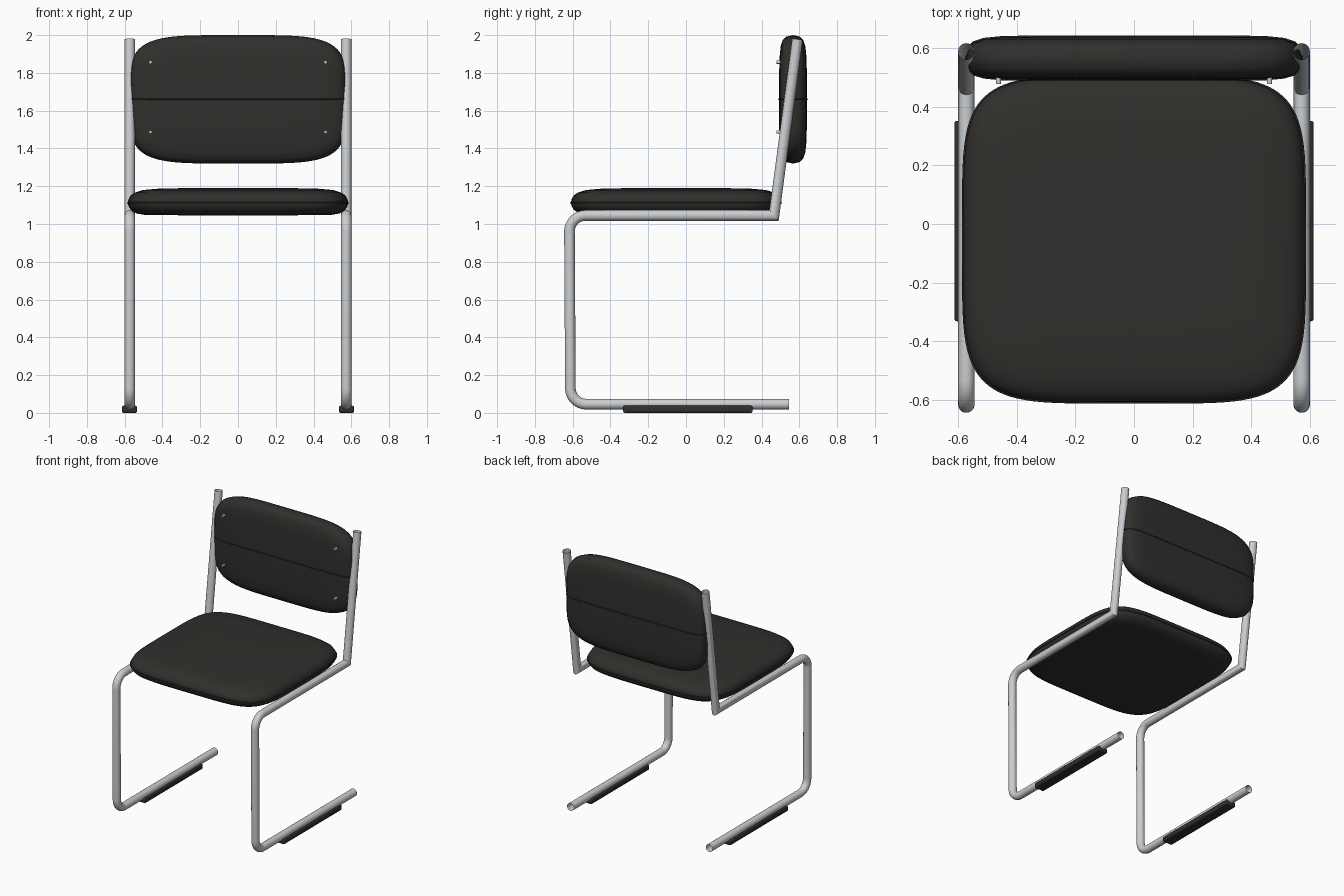
import bpy, bmesh
from math import sin, cos, pi, radians, copysign
from mathutils import Vector

if "Cube" in bpy.data.objects:
    bpy.data.objects.remove(bpy.data.objects["Cube"])


def material(name, rgb):
    m = bpy.data.materials.new(name)
    m.diffuse_color = (*rgb, 1)
    m.use_nodes = True
    m.node_tree.nodes["Principled BSDF"].inputs["Base Color"].default_value = m.diffuse_color
    return m


BLACK = material("black_upholstery", (0.03, 0.028, 0.025))
STEEL = material("steel", (0.6, 0.62, 0.64))


def finish(bm, name, mat, angle=40):
    bmesh.ops.recalc_face_normals(bm, faces=bm.faces)
    me = bpy.data.meshes.new(name)
    bm.to_mesh(me)
    bm.free()
    ob = bpy.data.objects.new(name, me)
    bpy.context.collection.objects.link(ob)
    me.materials.append(mat)
    bpy.ops.object.select_all(action='DESELECT')
    ob.select_set(True)
    bpy.context.view_layer.objects.active = ob
    bpy.ops.object.shade_smooth_by_angle(angle=radians(angle))
    return ob


def bridge(bm, rings):
    for a, b in zip(rings, rings[1:]):
        for i in range(len(a)):
            j = (i + 1) % len(a)
            bm.faces.new((a[i], a[j], b[j], b[i]))


def superellipse(a, b, n, count=96):
    pts = []
    for i in range(count):
        c, s = cos(2 * pi * i / count), sin(2 * pi * i / count)
        pts.append((a * copysign(abs(c) ** (2 / n), c), b * copysign(abs(s) ** (2 / n), s)))
    return pts


def cushion(name, a, b, n, profile, place):
    # stack of rounded outlines: profile holds (inset, height)
    bm = bmesh.new()
    rings = [[bm.verts.new(place(u, v, h)) for u, v in superellipse(a - i, b - i, n)]
             for i, h in profile]
    bridge(bm, rings)
    for ring, h in ((rings[0], profile[0][1]), (rings[-1], profile[-1][1])):
        mid = bm.verts.new(place(0, 0, h))
        for i in range(len(ring)):
            bm.faces.new((ring[i], ring[(i + 1) % len(ring)], mid))
    return finish(bm, name, BLACK, 60)


def piping(name, pts, r=0.004):
    cu = bpy.data.curves.new(name, 'CURVE')
    cu.dimensions = '3D'
    cu.bevel_depth = r
    cu.bevel_resolution = 2
    sp = cu.splines.new('POLY')
    sp.points.add(len(pts) - 1)
    for p, co in zip(sp.points, pts):
        p.co = (*co, 1)
    sp.use_cyclic_u = True
    cu.materials.append(BLACK)
    bpy.context.collection.objects.link(bpy.data.objects.new(name, cu))


def arc(cy, cz, r, a0, a1, n=12):
    return [(cy + r * cos(radians(a0 + (a1 - a0) * i / n)),
             cz + r * sin(radians(a0 + (a1 - a0) * i / n))) for i in range(n + 1)]


def tube(name, x, path, r, sides=24):
    # mitred sweep of a circle along a (y, z) path, open at both ends
    bm = bmesh.new()
    pts = [Vector(p) for p in path]
    rings = []
    for i, p in enumerate(pts):
        d0 = (p - pts[max(i - 1, 0)]) if i else pts[1] - p
        d1 = (pts[i + 1] - p) if i < len(pts) - 1 else d0
        d0, d1 = d0.normalized(), d1.normalized()
        t = (d0 + d1).normalized()
        m = Vector((-t.y, t.x)) / t.dot(d0)
        rings.append([bm.verts.new((x + r * cos(2 * pi * k / sides),
                                    p.x + r * m.x * sin(2 * pi * k / sides),
                                    p.y + r * m.y * sin(2 * pi * k / sides)))
                      for k in range(sides)])
    bridge(bm, rings)
    return finish(bm, name, STEEL)


# seat cushion and its edge piping
SEAT_Y = -0.053
cushion("seat", 0.583, 0.556, 5,
        [(0.3, 1.046), (0.09, 1.048), (0.045, 1.056), (0.015, 1.075), (0.003, 1.095), (0, 1.112),
         (0.003, 1.13), (0.014, 1.15), (0.035, 1.166), (0.08, 1.18), (0.16, 1.187), (0.3, 1.19)],
        lambda u, v, h: (u, v + SEAT_Y, h))
piping("seat_piping", [(u, v + SEAT_Y, 1.112) for u, v in superellipse(0.584, 0.557, 5)])

# backrest cushion with a horizontal seam all round
BACK = [(0.25, 0.492), (0.12, 0.495), (0.06, 0.501), (0.025, 0.512), (0.008, 0.53), (0, 0.566),
        (0.008, 0.602), (0.025, 0.62), (0.06, 0.632), (0.12, 0.638), (0.25, 0.641)]
cushion("backrest", 0.574, 0.34, 4.5, BACK, lambda u, v, h: (u, h, v + 1.66))
half = [(0.574 - i, h) for i, h in BACK]
piping("backrest_seam", [(x, y, 1.66) for x, y in half] + [(-x, y, 1.66) for x, y in reversed(half)])

# side frames: runner, front leg, seat rail and back upright in one tube
R = 0.085
path = ([(0.545, 0.046)] + arc(-0.612 + R, 0.046 + R, R, 270, 180)
        + arc(-0.617 + R, 1.045 - R, R, 180, 90) + [(0.466, 1.045), (0.59, 1.978)])
for s, side in ((-1, "left"), (1, "right")):
    tube(side + "_frame", s * 0.573, path, 0.028)

    # floor glide under the runner
    bm = bmesh.new()
    bmesh.ops.create_cube(bm, size=1)
    for v in bm.verts:
        v.co = (s * 0.574 + v.co.x * 0.08, 0.01 + v.co.y * 0.685, 0.019 + v.co.z * 0.038)
    bmesh.ops.bevel(bm, geom=bm.edges[:], offset=0.009, segments=3, profile=0.5, affect='EDGES')
    finish(bm, side + "_glide", BLACK)

    # small studs on the backrest front
    for z, level in ((1.487, "lower"), (1.857, "upper")):
        bm = bmesh.new()
        bmesh.ops.create_cone(bm, cap_ends=True, segments=16, radius1=0.009, radius2=0.009, depth=0.022)
        for v in bm.verts:
            v.co = (s * 0.463 + v.co.x, 0.489 + v.co.z, z + v.co.y)
        finish(bm, f"{side}_{level}_stud", STEEL)
